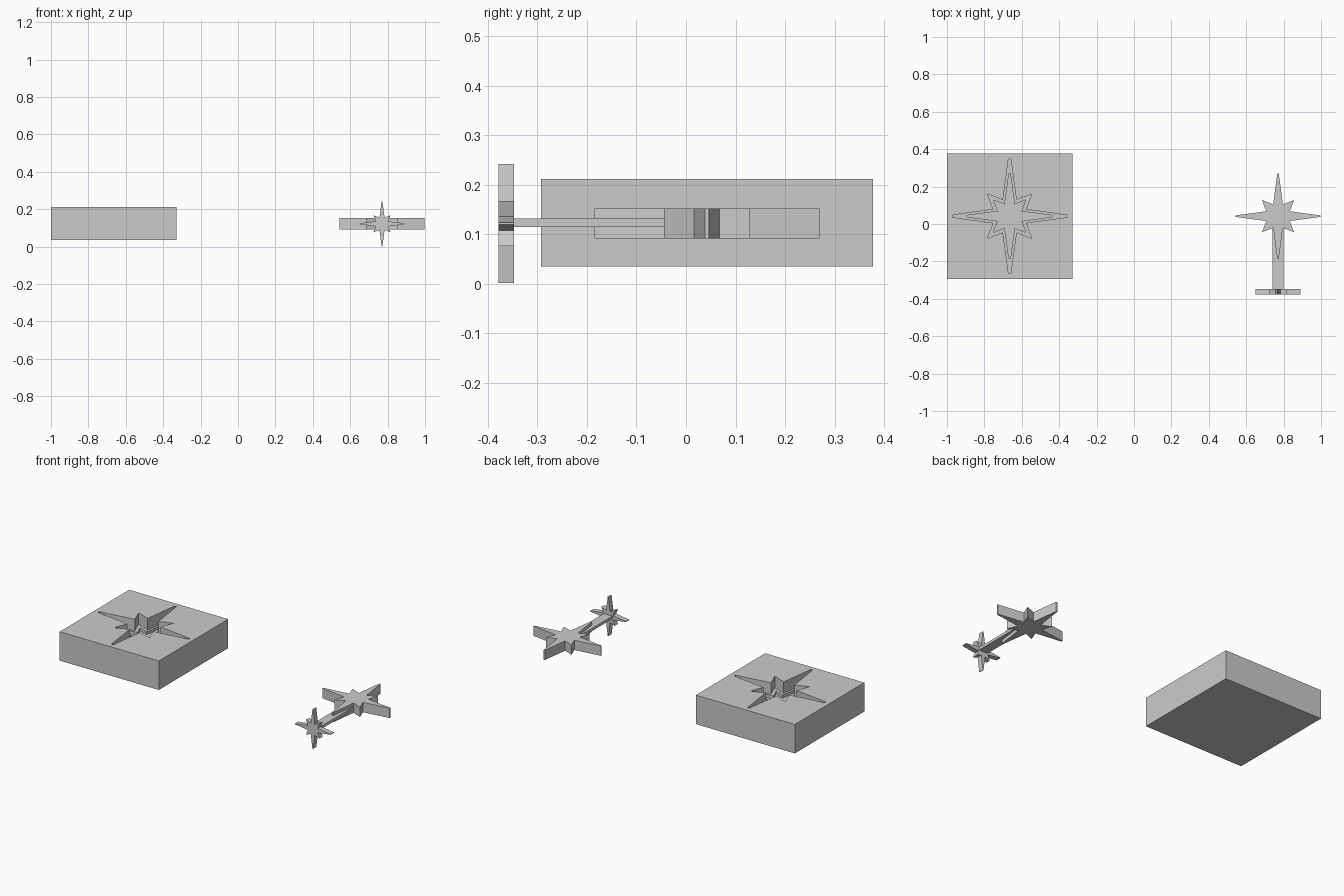
import bpy, bmesh, math
from mathutils import Vector

if "Cube" in bpy.data.objects:
    bpy.data.objects.remove(bpy.data.objects["Cube"])


def star_outline(long_r, short_r, valley_r, blunt):
    """Eight-pointed star: four long blunt points, four short diagonal ones."""
    pts = []
    for i in range(4):
        a = i * math.pi / 2
        along = Vector((math.cos(a), math.sin(a)))
        side = Vector((-along.y, along.x))
        pts += [along * long_r - side * blunt, along * long_r + side * blunt]
        for step, r in ((22.5, valley_r), (45, short_r), (67.5, valley_r)):
            b = a + math.radians(step)
            pts.append(Vector((math.cos(b), math.sin(b))) * r)
    return pts


def extrude(name, outline, low, high, centre, upright=False):
    """Extrude an outline along z, or along y when upright."""
    def place(p, d):
        if upright:
            return (centre[0] + p[0], d, centre[1] + p[1])
        return (centre[0] + p[0], centre[1] + p[1], d)
    bm = bmesh.new()
    a = [bm.verts.new(place(p, low)) for p in outline]
    b = [bm.verts.new(place(p, high)) for p in outline]
    n = len(outline)
    bm.faces.new(a[::-1])
    bm.faces.new(b)
    for i in range(n):
        j = (i + 1) % n
        bm.faces.new((a[i], a[j], b[j], b[i]))
    bmesh.ops.recalc_face_normals(bm, faces=bm.faces)
    mesh = bpy.data.meshes.new(name)
    bm.to_mesh(mesh)
    bm.free()
    ob = bpy.data.objects.new(name, mesh)
    bpy.context.collection.objects.link(ob)
    return ob


def rect(w, h):
    return [(-w, -h), (w, -h), (w, h), (-w, h)]


def cut(target, cutter):
    mod = target.modifiers.new("cut", 'BOOLEAN')
    mod.operation = 'DIFFERENCE'
    mod.solver = 'EXACT'
    mod.object = cutter
    bpy.context.view_layer.objects.active = target
    bpy.ops.object.modifier_apply(modifier=mod.name)
    bpy.data.objects.remove(cutter)


KEY = star_outline(0.227, 0.122, 0.068, 0.004)
SOCKET = star_outline(0.306, 0.168, 0.094, 0.006)
BLOCK_C = (-0.665, 0.042)
KEY_C = (0.77, 0.042)

# lock block with a stepped star socket in its top
block = extrude("lock_block", rect(0.335, 0.335), 0.035, 0.212, BLOCK_C)
cut(block, extrude("socket_cutter", SOCKET, 0.142, 0.30, BLOCK_C))
cut(block, extrude("socket_inner_cutter", KEY, 0.124, 0.35, BLOCK_C))

# key: large flat star, thin shaft, small upright star at the end
extrude("key_star", KEY, 0.092, 0.152, KEY_C)
extrude("key_shaft", rect(0.029, 0.172), 0.115, 0.132, (0.77, -0.18))
extrude("key_end_star", [p * 0.53 for p in KEY], -0.378, -0.347,
        (0.77, 0.122), upright=True)
